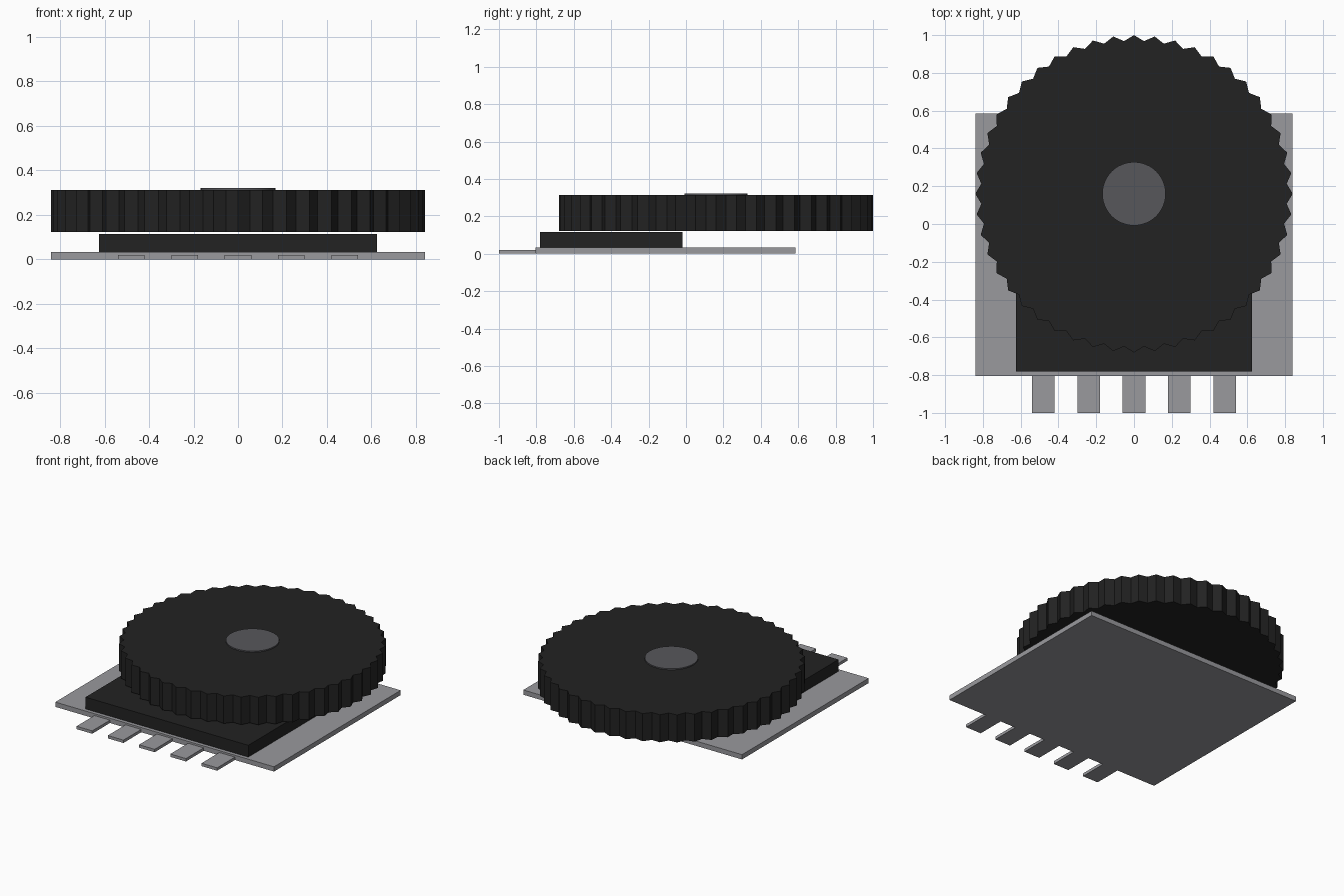
import bpy
import bmesh
from math import sin, cos, pi

cube = bpy.data.objects.get("Cube")
if cube:
    bpy.data.objects.remove(cube, do_unlink=True)


def material(name, color):
    mat = bpy.data.materials.new(name)
    mat.use_nodes = True
    mat.diffuse_color = color
    mat.node_tree.nodes["Principled BSDF"].inputs["Base Color"].default_value = color
    return mat


metal = material("grey_metal", (0.32, 0.32, 0.34, 1))
black = material("black_plastic", (0.016, 0.016, 0.016, 1))
dark_grey = material("dark_grey_cap", (0.095, 0.095, 0.105, 1))


def prism(name, outline, z0, z1, mat):
    """Extrude a flat outline from z0 up to z1."""
    bm = bmesh.new()
    base = bm.faces.new([bm.verts.new((x, y, z0)) for x, y in outline])
    top = bmesh.ops.extrude_face_region(bm, geom=[base])["geom"]
    verts = [v for v in top if isinstance(v, bmesh.types.BMVert)]
    bmesh.ops.translate(bm, verts=verts, vec=(0, 0, z1 - z0))
    bmesh.ops.recalc_face_normals(bm, faces=bm.faces)
    mesh = bpy.data.meshes.new(name)
    bm.to_mesh(mesh)
    bm.free()
    mesh.materials.append(mat)
    obj = bpy.data.objects.new(name, mesh)
    bpy.context.collection.objects.link(obj)
    return obj


def box(name, x0, x1, y0, y1, z0, z1, mat):
    return prism(name, [(x0, y0), (x1, y0), (x1, y1), (x0, y1)], z0, z1, mat)


def ring(radii, count, cy):
    """Closed outline that cycles through the given radii."""
    return [(radii[i % len(radii)] * sin(2 * pi * i / count),
             cy + radii[i % len(radii)] * cos(2 * pi * i / count))
            for i in range(count)]


# Base plate and the housing on it
box("base_plate", -0.84, 0.84, -0.805, 0.585, 0, 0.033, metal)
box("housing", -0.625, 0.625, -0.78, -0.02, 0.033, 0.115, black)

# Contact pins along the front edge
for i in range(5):
    x = (i - 2) * 0.24
    box(f"contact_pin_{i + 1}", x - 0.06, x + 0.06, -1, -0.805, 0, 0.02, metal)

# Knurled thumbwheel with a round centre cap
TEETH = 48
WHEEL_Y = 0.16
prism("thumbwheel", ring((0.84, 0.81), TEETH * 2, WHEEL_Y), 0.122, 0.313, black)
cap = prism("centre_cap", ring((0.168,), 48, WHEEL_Y), 0.3, 0.321, dark_grey)

# Smooth the cap's rim while keeping its edge sharp
bpy.ops.object.select_all(action="DESELECT")
cap.select_set(True)
bpy.context.view_layer.objects.active = cap
bpy.ops.object.shade_smooth_by_angle()
